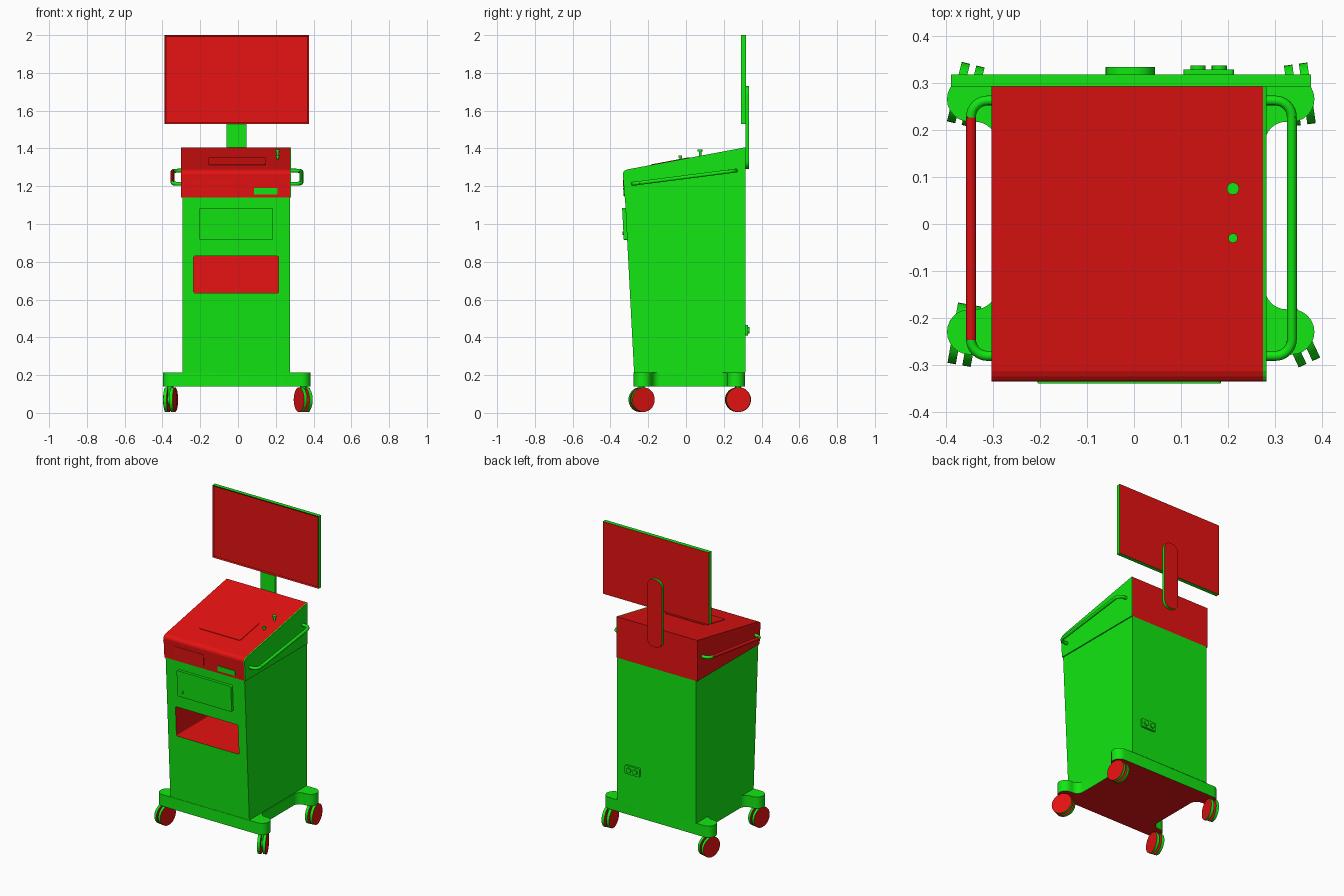
import bpy, bmesh
from math import sin, cos, pi, radians
from mathutils import Matrix, Vector

if "Cube" in bpy.data.objects:
    bpy.data.objects.remove(bpy.data.objects["Cube"])


def material(name, rgb):
    m = bpy.data.materials.new(name)
    m.use_nodes = True
    m.diffuse_color = (*rgb, 1)
    m.node_tree.nodes["Principled BSDF"].inputs["Base Color"].default_value = (*rgb, 1)
    return m


MATS = [material("green", (0.006, 0.8, 0.006)), material("red", (0.8, 0.006, 0.006))]
GREEN, RED = 0, 1


def finish(name, bm, rule=GREEN, smooth=False):
    """Turn a bmesh into an object; rule is a colour index or a function of a face."""
    bmesh.ops.recalc_face_normals(bm, faces=bm.faces)
    bm.normal_update()
    for f in bm.faces:
        f.material_index = rule(f) if callable(rule) else rule
    mesh = bpy.data.meshes.new(name)
    bm.to_mesh(mesh)
    bm.free()
    for m in MATS:
        mesh.materials.append(m)
    ob = bpy.data.objects.new(name, mesh)
    bpy.context.collection.objects.link(ob)
    if smooth:
        bpy.ops.object.select_all(action='DESELECT')
        ob.select_set(True)
        bpy.context.view_layer.objects.active = ob
        bpy.ops.object.shade_smooth_by_angle(angle=radians(35))
    return ob


def prism_mesh(pts, axis, a, b):
    """Extrude a 2D outline along an axis from a to b."""
    place = {'x': lambda p, d: (d, p[0], p[1]),
             'y': lambda p, d: (p[0], d, p[1]),
             'z': lambda p, d: (p[0], p[1], d)}[axis]
    bm = bmesh.new()
    face = bm.faces.new([bm.verts.new(place(p, a)) for p in pts])
    ext = bmesh.ops.extrude_face_region(bm, geom=[face], use_keep_orig=True)
    verts = [g for g in ext["geom"] if isinstance(g, bmesh.types.BMVert)]
    bmesh.ops.translate(bm, verts=verts, vec=Vector(place((0, 0), b - a)))
    return bm


def prism(name, pts, axis, a, b, rule=GREEN, smooth=False):
    return finish(name, prism_mesh(pts, axis, a, b), rule, smooth)


def arc(cx, cy, r, a0, a1, n=8):
    steps = [radians(a0 + (a1 - a0) * i / n) for i in range(n + 1)]
    return [(cx + r * cos(t), cy + r * sin(t)) for t in steps]


def rounded(x0, x1, y0, y1, r):
    return (arc(x1 - r, y1 - r, r, 0, 90) + arc(x0 + r, y1 - r, r, 90, 180)
            + arc(x0 + r, y0 + r, r, 180, 270) + arc(x1 - r, y0 + r, r, 270, 360))


def cylinder(name, r, depth, matrix, rule=GREEN, n=32):
    bm = bmesh.new()
    bmesh.ops.create_cone(bm, cap_ends=True, segments=n, radius1=r, radius2=r,
                          depth=depth, matrix=matrix)
    return finish(name, bm, rule, True)


def front_y(z):
    return -0.275 - 0.052 * (z - 0.215)


def top_z(y):
    return 1.347 + 0.187 * y


# Base plate with four rounded arms
quarter = arc(0.342, -0.247, 0.048, -90, 90, 12) + arc(0.33, -0.154, 0.045, 270, 180)
half = quarter + [(x, -y) for x, y in reversed(quarter)]
outline = half + [(-x, -y) for x, y in half]
prism("base", [(x - 0.007, y + 0.018) for x, y in outline], 'z', 0.14, 0.215,
      lambda f: RED if f.normal.z < -0.9 else GREEN, True)

# Twin-wheel casters, each swivelled a little
for label, x, y, yaw in (("front_right", -0.36, -0.235, -10), ("front_left", 0.345, -0.235, 25),
                         ("back_right", -0.357, 0.275, -14), ("back_left", 0.352, 0.275, 8)):
    turn = Matrix.Translation((x, y, 0.07)) @ Matrix.Rotation(radians(yaw), 4, 'Z')
    lie = Matrix.Rotation(pi / 2, 4, 'Y')
    for side in (-1, 1):
        cylinder(f"{label}_wheel", 0.065, 0.018, turn @ Matrix.Translation((side * 0.016, 0, 0)) @ lie,
                 lambda f: RED if len(f.verts) > 4 else GREEN)
    cylinder(f"{label}_axle", 0.03, 0.02, turn @ lie)
    cylinder(f"{label}_stem", 0.016, 0.06, turn @ Matrix.Translation((0, 0, 0.045)), n=16)

# Lower cabinet with an open shelf cut into the front
body = prism("cabinet", [(front_y(0.215), 0.215), (0.315, 0.215), (0.315, 1.14),
                         (front_y(1.14), 1.14)], 'x', -0.294, 0.274)
cutter = prism("shelf_cutter", rounded(-0.235, 0.215, 0.635, 0.83, 0.008), 'y', -0.4, 0.1, RED)
cutter.hide_render = True
cut = body.modifiers.new("shelf", 'BOOLEAN')
cut.operation, cut.solver, cut.object = 'DIFFERENCE', 'EXACT', cutter
bpy.context.view_layer.objects.active = body
bpy.ops.object.modifier_apply(modifier=cut.name)
bpy.data.objects.remove(cutter)
for f in body.data.polygons:
    c = f.center
    inside = -0.24 < c.x < 0.22 and 0.63 < c.z < 0.84 and front_y(c.z) + 0.01 < c.y < 0.3
    f.material_index = RED if inside else GREEN

# Sloping console housing and its side panel
console = [(front_y(1.14) - 0.002, 1.14), (0.315, 1.14), (0.315, 1.406), (-0.312, top_z(-0.312)),
           (-0.324, 1.283), (-0.331, 1.277), (-0.334, 1.266)]
prism("console", console, 'x', -0.302, 0.274, RED)
prism("console_side_panel", console, 'x', 0.274, 0.281)


# Panels lying on the leaning front
def front_panel(name, x0, x1, z0, z1, out, mat, r=0.008):
    bm = prism_mesh(rounded(x0, x1, z0, z1, r), 'y', -out, 0.008)
    for v in bm.verts:
        v.co.y += front_y(v.co.z)
    return finish(name, bm, mat)


front_panel("door", -0.205, 0.185, 0.915, 1.085, 0.018, GREEN)
front_panel("drawer_front", -0.235, -0.015, 1.147, 1.235, 0.006, RED)
front_panel("slot_plate", 0.085, 0.21, 1.156, 1.19, 0.007, GREEN, 0.003)
cylinder("door_lock", 0.009, 0.008,
         Matrix.Translation((-0.167, front_y(0.95) - 0.02, 0.95)) @ Matrix.Rotation(pi / 2, 4, 'X'), n=16)

# Touch panel on the sloping top
bm = prism_mesh(rounded(-0.155, 0.145, -0.185, 0.018, 0.014), 'z', -0.004, 0.003)
for v in bm.verts:
    v.co.z += top_z(v.co.y)
finish("touch_panel", bm, RED)

# Knobs on the top
for name, y, r, h in (("large_knob", 0.075, 0.013, 0.034), ("small_knob", -0.03, 0.01, 0.022)):
    z = top_z(y)
    cylinder(name + "_stem", r * 0.5, h, Matrix.Translation((0.21, y, z + h / 2 - 0.004)), n=16)
    cylinder(name, r, 0.012, Matrix.Translation((0.21, y, z + h - 0.006)), n=24)


# Side handles
def tube(name, pts, mat, r=0.0105):
    cu = bpy.data.curves.new(name, 'CURVE')
    cu.dimensions, cu.bevel_depth, cu.bevel_resolution = '3D', r, 3
    cu.use_fill_caps = True
    sp = cu.splines.new('POLY')
    sp.points.add(len(pts) - 1)
    for p, (x, y) in zip(sp.points, pts):
        p.co = (x, y, 1.213 + 0.128 * (y + 0.28), 1)
    cu.materials.append(MATS[mat])
    bpy.context.collection.objects.link(bpy.data.objects.new(name, cu))


for label, side, outer, wall, mat in (("right", -1, 0.346, 0.29, RED), ("left", 1, 0.335, 0.27, GREEN)):
    r = 0.035
    front = [(wall, -0.28)] + arc(outer - r, -0.28 + r, r, -90, 0)
    back = arc(outer - r, 0.262 - r, r, 0, 90) + [(wall, 0.262)]
    for part, pts, m in (("front_leg", front, GREEN), ("bar", [front[-1], back[0]], mat),
                         ("back_leg", back, GREEN)):
        tube(f"{label}_handle_{part}", [(side * x, y) for x, y in pts], m)

# Monitor with a shallow recessed screen
bm = prism_mesh([(-0.388, 1.53), (0.376, 1.53), (0.376, 2.0), (-0.388, 2.0)], 'y', 0.292, 0.317)
bmesh.ops.recalc_face_normals(bm, faces=bm.faces)
screen = min(bm.faces, key=lambda f: f.calc_center_median().y)
bmesh.ops.inset_region(bm, faces=[screen], thickness=0.01)
bmesh.ops.translate(bm, verts=screen.verts, vec=(0, 0.005, 0))
finish("monitor", bm, lambda f: RED if abs(f.normal.y) > 0.3 else GREEN)

# Monitor mount behind the housing
prism("monitor_mount", rounded(-0.06, 0.045, 1.29, 1.73, 0.045), 'y', 0.315, 0.333,
      lambda f: RED if f.normal.y > 0.9 else GREEN, True)

# Twin power socket on the back
prism("socket_plate", rounded(0.105, 0.212, 0.41, 0.465, 0.008), 'y', 0.313, 0.328)
for x in (0.136, 0.181):
    cylinder("socket_outlet", 0.016, 0.01,
             Matrix.Translation((x, 0.331, 0.4375)) @ Matrix.Rotation(pi / 2, 4, 'X'), n=20)
